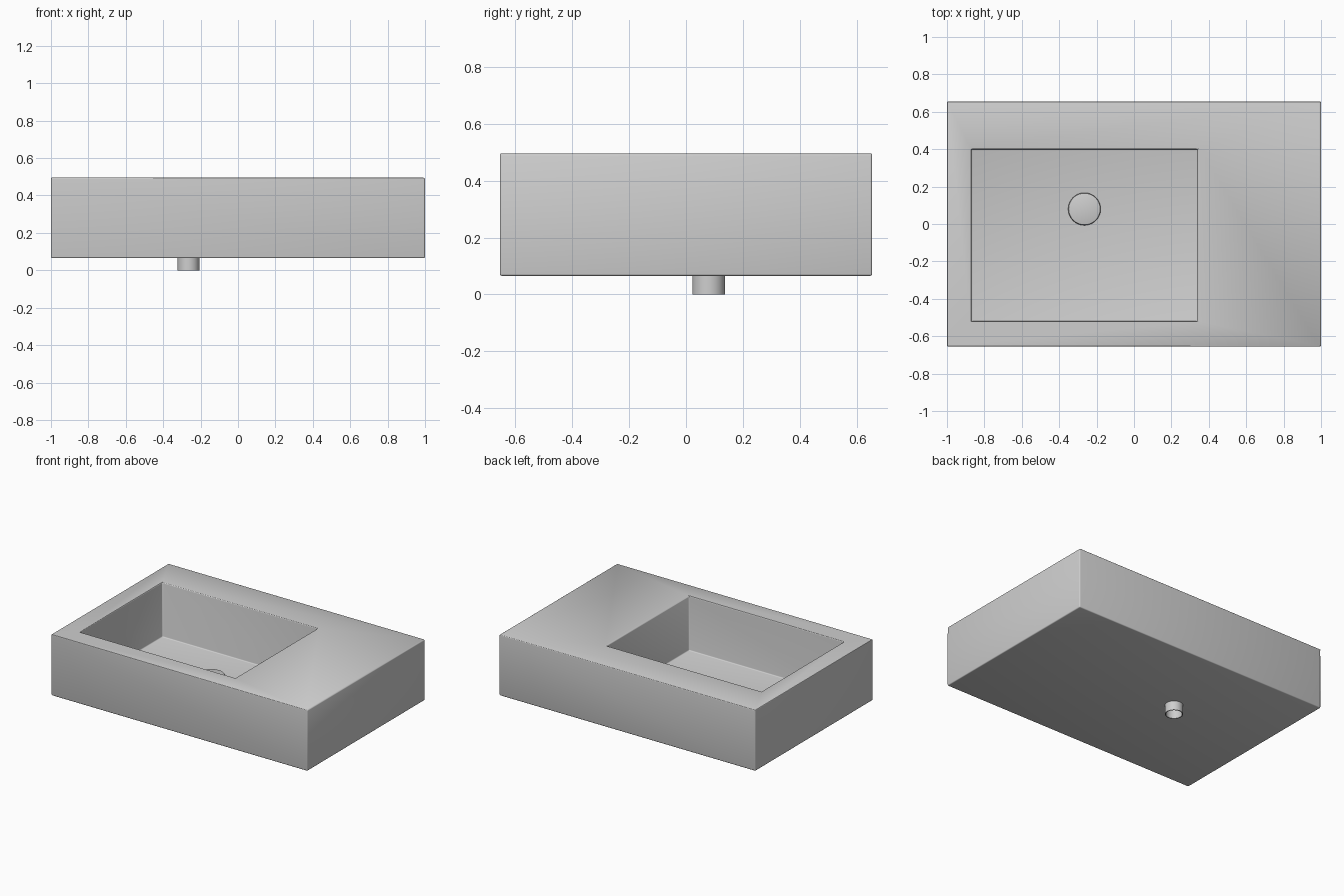
import bpy, bmesh, math

if "Cube" in bpy.data.objects:
    bpy.data.objects.remove(bpy.data.objects["Cube"], do_unlink=True)

# One pale grey ceramic for the whole piece
ceramic = bpy.data.materials.new("pale_grey_ceramic")
ceramic.use_nodes = True
ceramic.diffuse_color = (0.62, 0.62, 0.62, 1)
ceramic.node_tree.nodes["Principled BSDF"].inputs["Base Color"].default_value = (0.62, 0.62, 0.62, 1)

BOTTOM, TOP, FLOOR = 0.065, 0.495, 0.11
DRAIN = (-0.265, 0.08)


def make_object(name, bm, bevel=0):
    bmesh.ops.recalc_face_normals(bm, faces=bm.faces)
    mesh = bpy.data.meshes.new(name)
    bm.to_mesh(mesh)
    bm.free()
    obj = bpy.data.objects.new(name, mesh)
    bpy.context.collection.objects.link(obj)
    mesh.materials.append(ceramic)
    bpy.ops.object.select_all(action='DESELECT')
    obj.select_set(True)
    bpy.context.view_layer.objects.active = obj
    if bevel:
        mod = obj.modifiers.new("soft_edges", 'BEVEL')
        mod.width = bevel
        mod.segments = 3
        mod.limit_method = 'ANGLE'
        bpy.ops.object.modifier_apply(modifier=mod.name)
    bpy.ops.object.shade_smooth_by_angle(angle=math.radians(35))
    return obj


def lathe(name, profile, steps=48):
    """Spin a radius/height profile around the drain axis."""
    bm = bmesh.new()
    verts = [bm.verts.new((DRAIN[0] + r, DRAIN[1], z)) for r, z in profile]
    edges = [bm.edges.new(pair) for pair in zip(verts, verts[1:])]
    bmesh.ops.spin(bm, geom=verts + edges, cent=(*DRAIN, 0), axis=(0, 0, 1),
                   angle=math.tau, steps=steps)
    bmesh.ops.remove_doubles(bm, verts=bm.verts, dist=0.0001)
    return make_object(name, bm)


# Block with an offset rectangular bowl sunk into its top
bm = bmesh.new()
bmesh.ops.create_cube(bm, size=1)
for v in bm.verts:
    v.co = (v.co.x * 2, v.co.y * 1.31, TOP if v.co.z > 0 else BOTTOM)
top = max(bm.faces, key=lambda f: f.calc_center_median().z)
bmesh.ops.inset_individual(bm, faces=[top], thickness=0.1)
for v in top.verts:
    v.co = (0.34 if v.co.x > 0 else -0.87, 0.40 if v.co.y > 0 else -0.52, TOP)
bowl = bmesh.ops.extrude_discrete_faces(bm, faces=[top])["faces"][0]
for v in bowl.verts:
    v.co.z = FLOOR
make_object("basin", bm, bevel=0.007)

# Raised drain cover on the bowl floor
lathe("drain_cover", [(0, FLOOR + 0.02), (0.079, FLOOR + 0.02), (0.084, FLOOR + 0.018),
                      (0.087, FLOOR + 0.013), (0.087, FLOOR - 0.005), (0, FLOOR - 0.005)])

# Open waste pipe below the block
lathe("waste_pipe", [(0.052, BOTTOM + 0.01), (0.052, 0), (0.058, 0),
                     (0.058, BOTTOM + 0.01), (0.052, BOTTOM + 0.01)])
